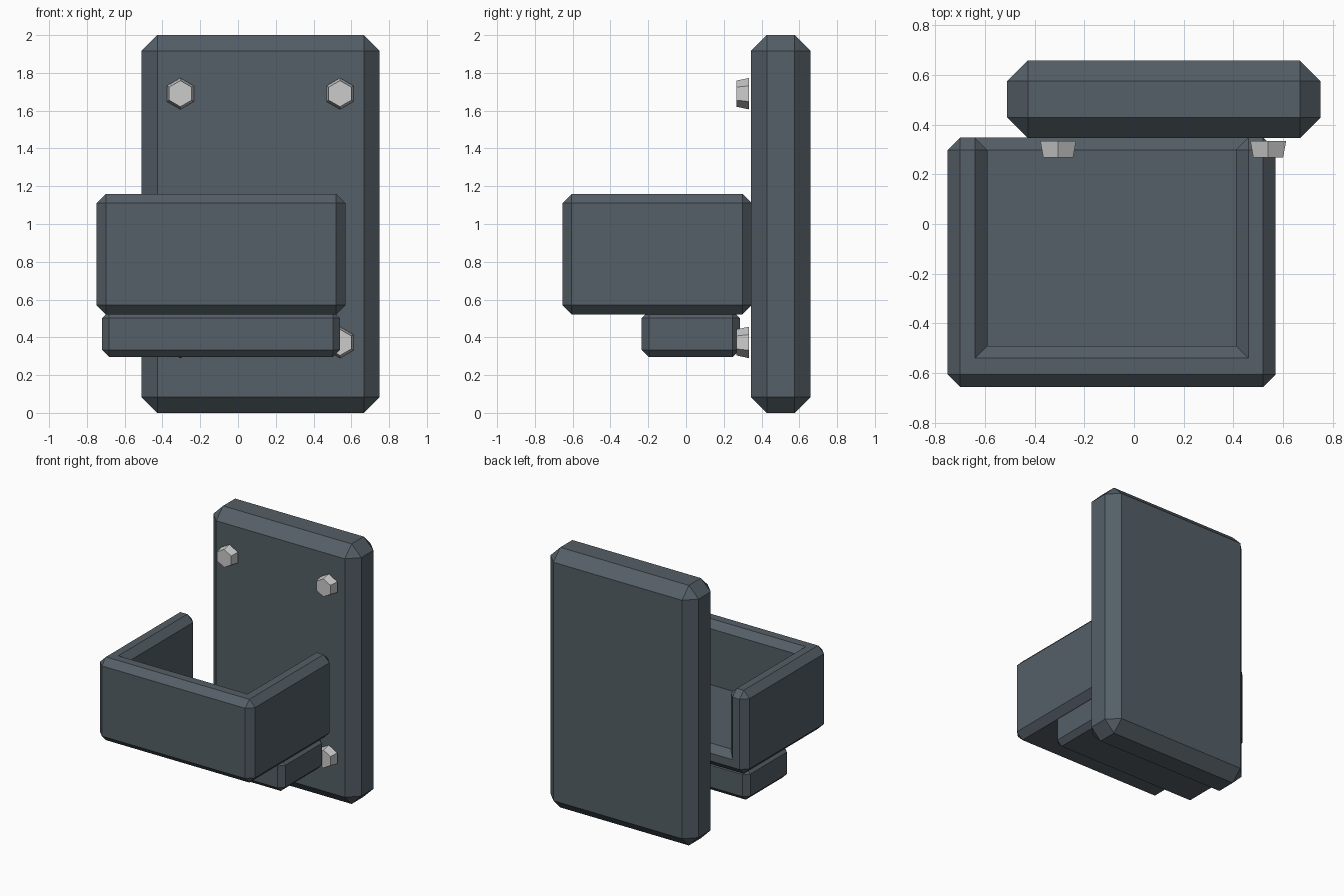
import bpy, bmesh, math
from mathutils import Matrix

if "Cube" in bpy.data.objects:
    bpy.data.objects.remove(bpy.data.objects["Cube"])

slate = bpy.data.materials.new("slate_metal")
slate.diffuse_color = (0.09, 0.115, 0.135, 1)
slate.use_nodes = True
slate.node_tree.nodes["Principled BSDF"].inputs["Base Color"].default_value = slate.diffuse_color


def finish(bm, name, material=None):
    bmesh.ops.recalc_face_normals(bm, faces=bm.faces[:])
    mesh = bpy.data.meshes.new(name)
    bm.to_mesh(mesh)
    bm.free()
    obj = bpy.data.objects.new(name, mesh)
    bpy.context.collection.objects.link(obj)
    if material:
        mesh.materials.append(material)
    return obj


def chamfer(bm, width):
    # chamfer outward corners only; inside corners stay sharp
    bmesh.ops.recalc_face_normals(bm, faces=bm.faces[:])
    edges = [e for e in bm.edges if e.is_convex]
    bmesh.ops.bevel(bm, geom=edges, offset=width, offset_type='OFFSET',
                    segments=1, profile=0.5, affect='EDGES')


def block(name, lo, hi, width):
    bm = bmesh.new()
    bmesh.ops.create_cube(bm, size=1)
    for v in bm.verts:
        v.co = [hi[i] if v.co[i] > 0 else lo[i] for i in range(3)]
    chamfer(bm, width)
    return finish(bm, name, slate)


# Wall plate and the block under the tray
block("back_plate", (-0.51, 0.345, 0), (0.75, 0.658, 2), 0.083)
block("lower_block", (-0.72, -0.235, 0.295), (0.54, 0.285, 0.54), 0.038)

# Tray: floor with front and side walls, open at the top and back
bm = bmesh.new()


def ring(x0, x1, y0, y1, z):
    return [bm.verts.new((x, y, z)) for x, y in ((x0, y0), (x1, y0), (x1, y1), (x0, y1))]


a = ring(-0.75, 0.57, -0.655, 0.348, 0.52)    # outer bottom
b = ring(-0.75, 0.57, -0.655, 0.348, 1.16)    # outer top
c = ring(-0.59, 0.41, -0.49, 0.348, 0.68)     # tray floor
d = ring(-0.59, 0.41, -0.49, 0.348, 1.16)     # inner rim
for i, j in ((0, 1), (1, 2), (3, 0)):
    bm.faces.new((a[i], a[j], b[j], b[i]))
    bm.faces.new((c[j], c[i], d[i], d[j]))
bm.faces.new(a[::-1])
bm.faces.new(c)
bm.faces.new((b[0], b[1], b[2], d[2], d[1], d[0], d[3], b[3]))
bm.faces.new((a[3], a[2], b[2], d[2], c[2], c[3], d[3], b[3]))
chamfer(bm, 0.05)
finish(bm, "tray", slate)

# Four tapered hexagonal bolt heads
for row, z in (("lower", 0.373), ("upper", 1.69)):
    for side, x in (("left", -0.305), ("right", 0.54)):
        bm = bmesh.new()
        bmesh.ops.create_cone(bm, cap_ends=True, segments=6,
                              radius1=0.083, radius2=0.069, depth=0.066)
        # narrow end to the front, one corner pointing up
        top = max(bm.verts, key=lambda v: v.co.y).co
        turn = math.pi / 2 - math.atan2(top.y, top.x)
        bm.transform(Matrix.Translation((x, 0.3, z))
                     @ Matrix.Rotation(math.pi / 2, 4, 'X')
                     @ Matrix.Rotation(turn, 4, 'Z'))
        finish(bm, f"{row}_{side}_bolt")
